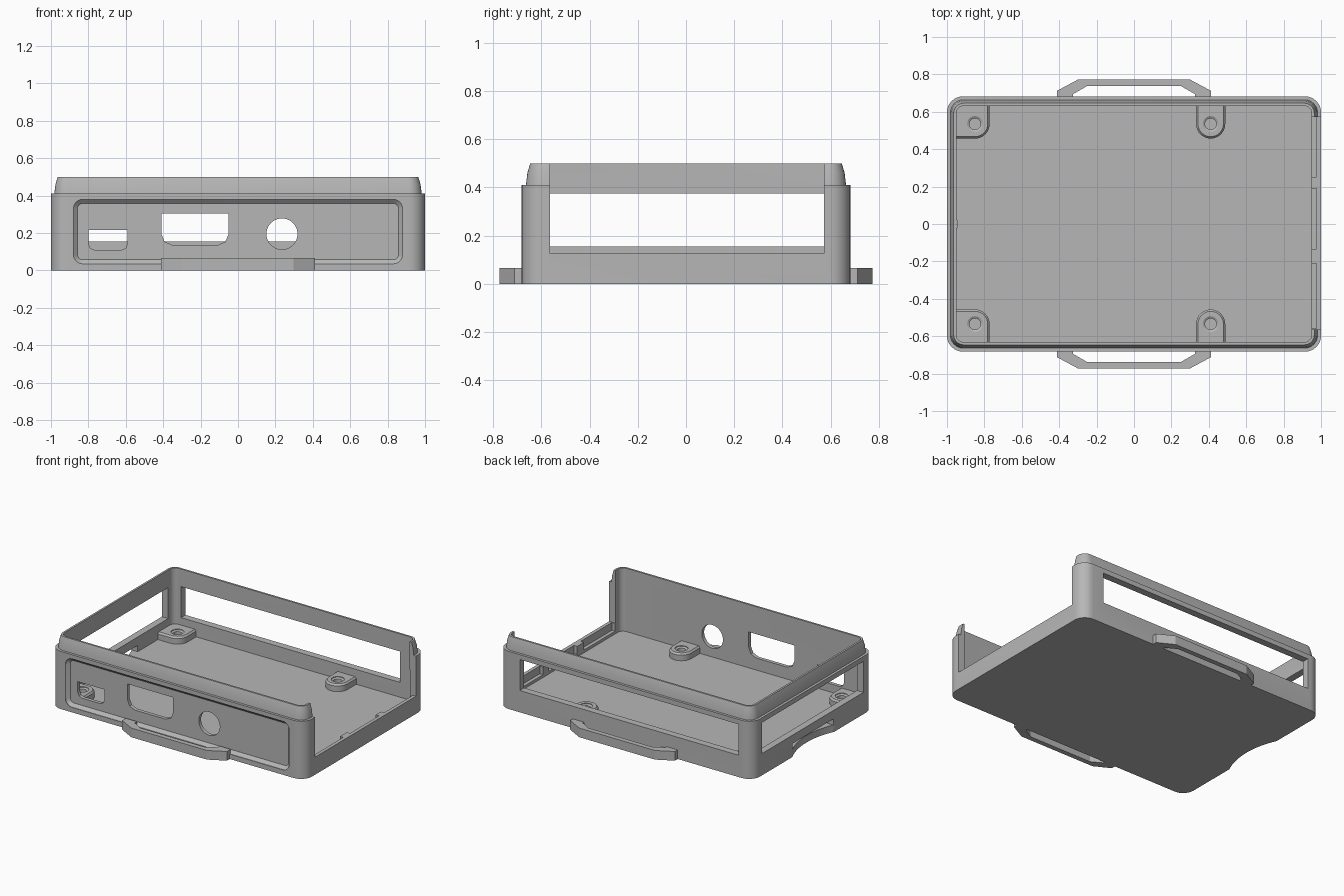
import bpy, bmesh, math
from mathutils import Matrix

cube = bpy.data.objects.get("Cube")
if cube:
    bpy.data.objects.remove(cube, do_unlink=True)

grey = bpy.data.materials.new("plain grey")
grey.use_nodes = True
COLOR = (0.47, 0.47, 0.47, 1)
grey.diffuse_color = COLOR
grey.node_tree.nodes["Principled BSDF"].inputs["Base Color"].default_value = COLOR

HX, HY, FLOOR = 1.0, 0.682, 0.05


def rounded(x0, x1, y0, y1, r, seg=8):
    """Counter-clockwise rounded rectangle outline."""
    pts = []
    corners = [(x1 - r, y1 - r), (x0 + r, y1 - r), (x0 + r, y0 + r), (x1 - r, y0 + r)]
    for i, (cx, cy) in enumerate(corners):
        for k in range(seg + 1):
            a = math.pi / 2 * (i + k / seg)
            pts.append((cx + r * math.cos(a), cy + r * math.sin(a)))
    return pts


def circle(cx, cy, r, n=40):
    return [(cx + r * math.cos(2 * math.pi * i / n), cy + r * math.sin(2 * math.pi * i / n))
            for i in range(n)]


def loft(name, rings, upright=False):
    """Solid through (outline, height) rings; upright stands the outline in the xz plane."""
    bm = bmesh.new()
    loops = [[bm.verts.new((x, y, z)) for x, y in pts] for pts, z in rings]
    for a, b in zip(loops, loops[1:]):
        for i in range(len(a)):
            j = (i + 1) % len(a)
            bm.faces.new((a[i], a[j], b[j], b[i]))
    bm.faces.new(loops[0][::-1])
    bm.faces.new(loops[-1])
    if upright:
        bmesh.ops.transform(bm, matrix=Matrix.Rotation(math.pi / 2, 4, 'X'), verts=bm.verts)
    bmesh.ops.recalc_face_normals(bm, faces=bm.faces)
    mesh = bpy.data.meshes.new(name)
    bm.to_mesh(mesh)
    bm.free()
    mesh.materials.append(grey)
    ob = bpy.data.objects.new(name, mesh)
    bpy.context.collection.objects.link(ob)
    return ob


def box(name, x0, x1, y0, y1, z0, z1):
    pts = [(x0, y0), (x1, y0), (x1, y1), (x0, y1)]
    return loft(name, [(pts, z0), (pts, z1)])


def cut(target, cutter):
    mod = target.modifiers.new(cutter.name, 'BOOLEAN')
    mod.operation, mod.solver, mod.object = 'DIFFERENCE', 'EXACT', cutter
    cutter.hide_render = True
    cutter.hide_set(True)
    cutter.display_type = 'WIRE'


def inset(d, r):
    return rounded(-HX + d, HX - d, -HY + d, HY - d, r)


# Open tray with a tapered lip around the rim
tray = loft("case_tray", [
    (inset(0, .085), 0), (inset(0, .085), .41), (inset(.018, .07), .41),
    (inset(.024, .064), .46), (inset(.036, .054), .5), (inset(.05, .04), .5),
    (inset(.05, .04), FLOOR)])

# Side windows, open end and card slot
cut(tray, box("back_window_cutter", -.89, .83, .55, .8, .155, .375))
cut(tray, box("right_window_cutter", -1.1, -.9, -.565, .572, .155, .375))
cut(tray, box("open_end_cutter", .9, 1.1, -.565, .572, .125, .6))
cut(tray, box("card_slot_cutter", -1.1, -.94, -.23, .23, FLOOR, .095))
R = .554
cut(tray, loft("scoop_cutter", [(circle(-.947 - R, 0, R, 96), -.1), (circle(-.947 - R, 0, R, 96), .07)]))

# Port pockets thin the low end wall, leaving two ribs
for i, (y0, y1) in enumerate([(.25, .575), (-.135, .19), (-.56, -.21)]):
    cut(tray, box(f"port_pocket_cutter_{i}", .93, .975, y0, y1, FLOOR + .02, .3))

# Sunken front panel with a sloped border
def panel(d):
    return rounded(-.88 + d, .88 - d, .035 + d, .38 - d, .05 - d)

cut(tray, loft("front_panel_cutter", [(panel(.022), HY - .024), (panel(0), HY - .004), (panel(0), HY + .1)], True))


# Connector holes in the front panel
def connector(x0, x1, z0, z1, c):
    return [(x0, z1), (x0, z0 + c), (x0 + c * .3, z0 + c * .3), (x0 + c, z0),
            (x1 - c, z0), (x1 - c * .3, z0 + c * .3), (x1, z0 + c), (x1, z1)]

holes = {"small_port": connector(-.8, -.59, .108, .217, .035),
         "wide_port": connector(-.41, -.05, .135, .305, .06),
         "round_port": circle(.235, .195, .083)}
for name, pts in holes.items():
    cut(tray, loft(name + "_cutter", [(pts, .55), (pts, .8)], True))


# Screw pads, joined to the walls
def pad_outline(cx, sy, w, corner):
    inner, wall = .535 - w, HY - .045
    pts = [(cx + w * math.cos(a), .535 - w * math.sin(a))
           for a in (math.pi / 2 * k / 8 for k in range(9))]
    pts = [(cx + w, wall)] + pts
    if corner:
        pts += [(-.955, inner), (-.955, wall)]
    else:
        pts += [(2 * cx - x, y) for x, y in reversed(pts)]
        pts.pop(9)
    return [(x, y * sy) for x, y in pts]

solids = [tray]
for cx, corner, label in [(-.85, True, "right"), (.41, False, "left")]:
    for sy, side in [(-1, "front"), (1, "back")]:
        pad = loft(f"{side}_{label}_screw_pad", [
            (pad_outline(cx, sy, .078, corner), FLOOR - .01),
            (pad_outline(cx, sy, .078, corner), FLOOR + .04),
            (pad_outline(cx, sy, .068, corner), FLOOR + .052)])
        top = FLOOR + .052
        hole = [(circle(cx, .535 * sy, r), z) for r, z in
                [(.03, FLOOR + .001), (.03, top - .012), (.042, top - .005), (.042, top + .05)]]
        cut(pad, loft(f"{side}_{label}_screw_cutter", hole))
        solids.append(pad)

# Angular strap loops on both long sides
half = [(.412, .67), (.412, .712), (.298, .773)]
inner = [(.25, .738), (.325, .695), (.325, .67)]
for sy, side in [(-1, "front"), (1, "back")]:
    pts = half + [(-x, y) for x, y in reversed(half)]
    pts += [(-x, y) for x, y in reversed(inner)] + inner
    pts = [(x, y * sy) for x, y in pts]
    solids.append(loft(f"{side}_strap_loop", [(pts, 0), (pts, .065)]))

# Bake the cuts and smooth the rounded corners
for ob in solids:
    bpy.ops.object.select_all(action='DESELECT')
    ob.select_set(True)
    bpy.context.view_layer.objects.active = ob
    for mod in list(ob.modifiers):
        bpy.ops.object.modifier_apply(modifier=mod.name)
    bpy.ops.object.shade_smooth_by_angle(angle=math.radians(25))

# Remove the spent cutters
for ob in list(bpy.data.objects):
    if "_cutter" in ob.name:
        bpy.data.objects.remove(ob, do_unlink=True)
